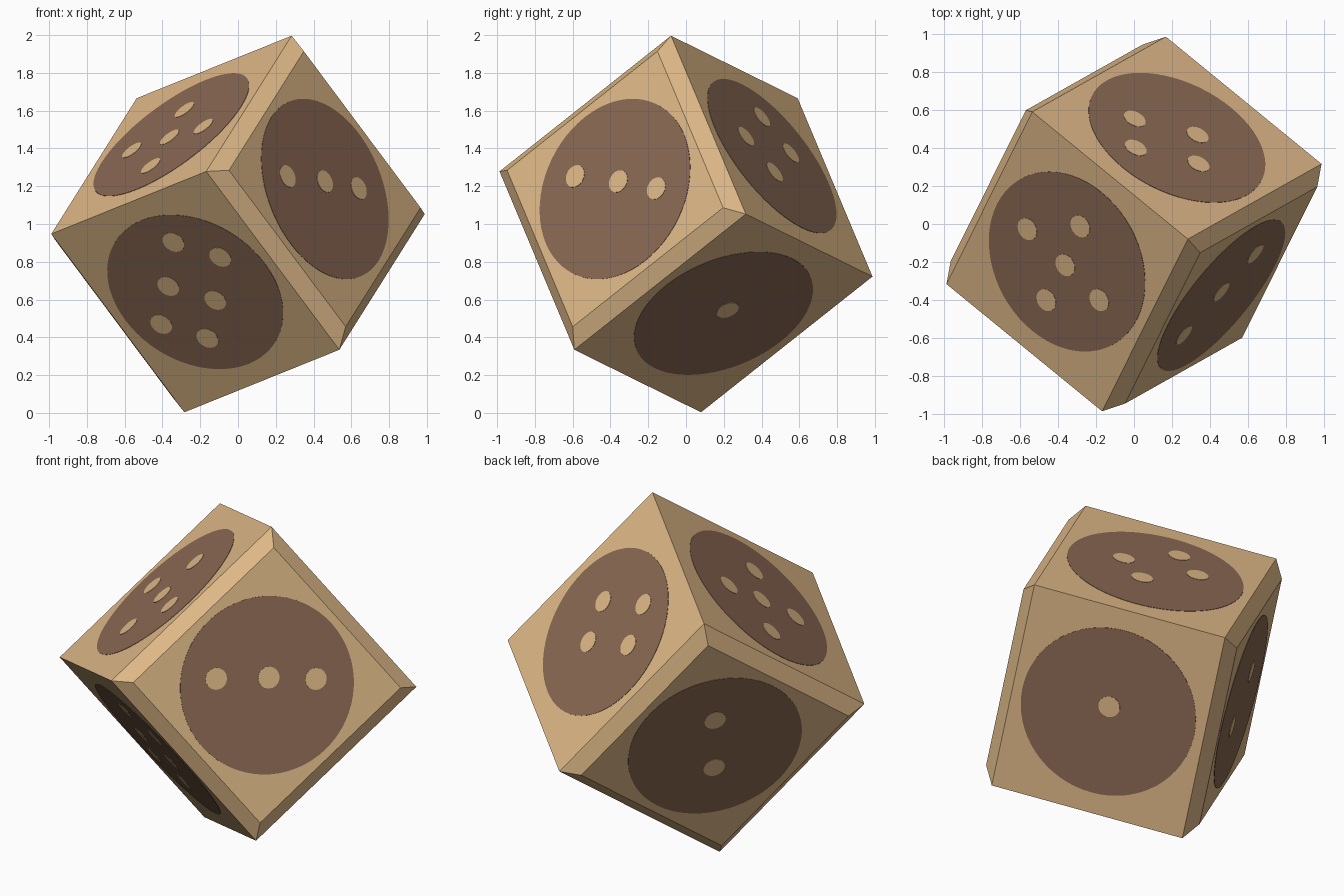
import bpy, bmesh, math
from mathutils import Vector, Matrix

if "Cube" in bpy.data.objects:
    bpy.data.objects.remove(bpy.data.objects["Cube"])

HALF = 0.6215      # half size of the cube
CORE = 0.555       # where the chamfer starts along the first axis
INNER = 0.545      # half size of the two chamfered end faces
DISC_R, PIP_R = 0.50, 0.062

# Tilted axes of the cube
u = Vector((0.739, -0.604, 0.298)).normalized()
w = Vector((0.361, 0.733, 0.577))
w = (w - u * w.dot(u)).normalized()
v = w.cross(u)
CENTRE = Vector((0, 0, 1))
TILT = Matrix((u, v, w)).transposed()
PLACE = Matrix.Translation(CENTRE) @ TILT.to_4x4()


def material(name, rgb):
    m = bpy.data.materials.new(name)
    m.diffuse_color = (*rgb, 1)
    m.use_nodes = True
    m.node_tree.nodes["Principled BSDF"].inputs["Base Color"].default_value = m.diffuse_color
    return m


TAN = material("light_wood", (0.73, 0.48, 0.242))
BROWN = material("dark_wood", (0.258, 0.141, 0.087))


def make_object(name, bm, mat):
    bmesh.ops.recalc_face_normals(bm, faces=bm.faces)
    me = bpy.data.meshes.new(name)
    bm.to_mesh(me)
    bm.free()
    me.materials.append(mat)
    ob = bpy.data.objects.new(name, me)
    ob.matrix_world = PLACE
    bpy.context.collection.objects.link(ob)
    return ob


# Cube body: square rings skinned along the first axis, chamfered at both ends
bm = bmesh.new()
rings = []
for x, h in ((-HALF, INNER), (-CORE, HALF), (CORE, HALF), (HALF, INNER)):
    rings.append([bm.verts.new((x, a * h, b * h))
                  for a, b in ((-1, -1), (1, -1), (1, 1), (-1, 1))])
for r, s in zip(rings, rings[1:]):
    for i in range(4):
        j = (i + 1) % 4
        bm.faces.new((r[i], r[j], s[j], s[i]))
bm.faces.new(rings[0])
bm.faces.new(rings[-1])
make_object("die_body", bm, TAN)


def add_plate(bm, centre, normal, radius, thick, segments):
    rot = normal.to_track_quat('Z', 'Y').to_matrix().to_4x4()
    bmesh.ops.create_cone(bm, cap_ends=True, segments=segments,
                          radius1=radius, radius2=radius, depth=2 * thick,
                          matrix=Matrix.Translation(centre) @ rot)


def on_face(n, coords):
    """Local point on the face with normal n; one world coordinate is solved."""
    wn = TILT @ n
    k = coords.index(None)
    p = Vector([0 if c is None else c for c in coords]) - CENTRE
    p[k] = 0
    p[k] = (HALF - wn.dot(p)) / wn[k]
    return TILT.transposed() @ p


N = None
X, Y, Z = Vector((1, 0, 0)), Vector((0, 1, 0)), Vector((0, 0, 1))
# Face name, local normal, pip positions seen in world space
FACES = [
    ("one", Y, [(N, 0.22, 0.546)]),
    ("three", X, [(N, -0.585, 1.252), (N, -0.357, 1.225), (N, -0.156, 1.188)]),
    ("four", Z, [(0.003, 0.553, N), (0.334, 0.468, N),
                 (0.008, 0.40, N), (0.339, 0.316, N)]),
    ("five", -Y, [(-0.561, -0.026, N), (-0.282, -0.011, N), (-0.361, -0.216, N),
                  (-0.461, -0.40, N), (-0.182, -0.40, N)]),
    ("six", -Z, [(-0.341, N, 0.905), (-0.093, N, 0.826), (-0.368, N, 0.672),
                 (-0.119, N, 0.598), (-0.405, N, 0.471), (-0.161, N, 0.397)]),
]
layout = [(name, n, [on_face(n, p) for p in pips]) for name, n, pips in FACES]
layout.append(("two", -X, [Vector((-HALF, -0.144, 0.13)),
                           Vector((-HALF, 0.125, -0.105))]))

# Dark round plates and light pips on every face
for name, n, pips in layout:
    bm = bmesh.new()
    add_plate(bm, n * HALF, n, DISC_R, 0.002, 64)
    make_object("disc_" + name, bm, BROWN)
    bm = bmesh.new()
    for p in pips:
        add_plate(bm, p, n, PIP_R, 0.004, 16)
    make_object("pips_" + name, bm, TAN)
